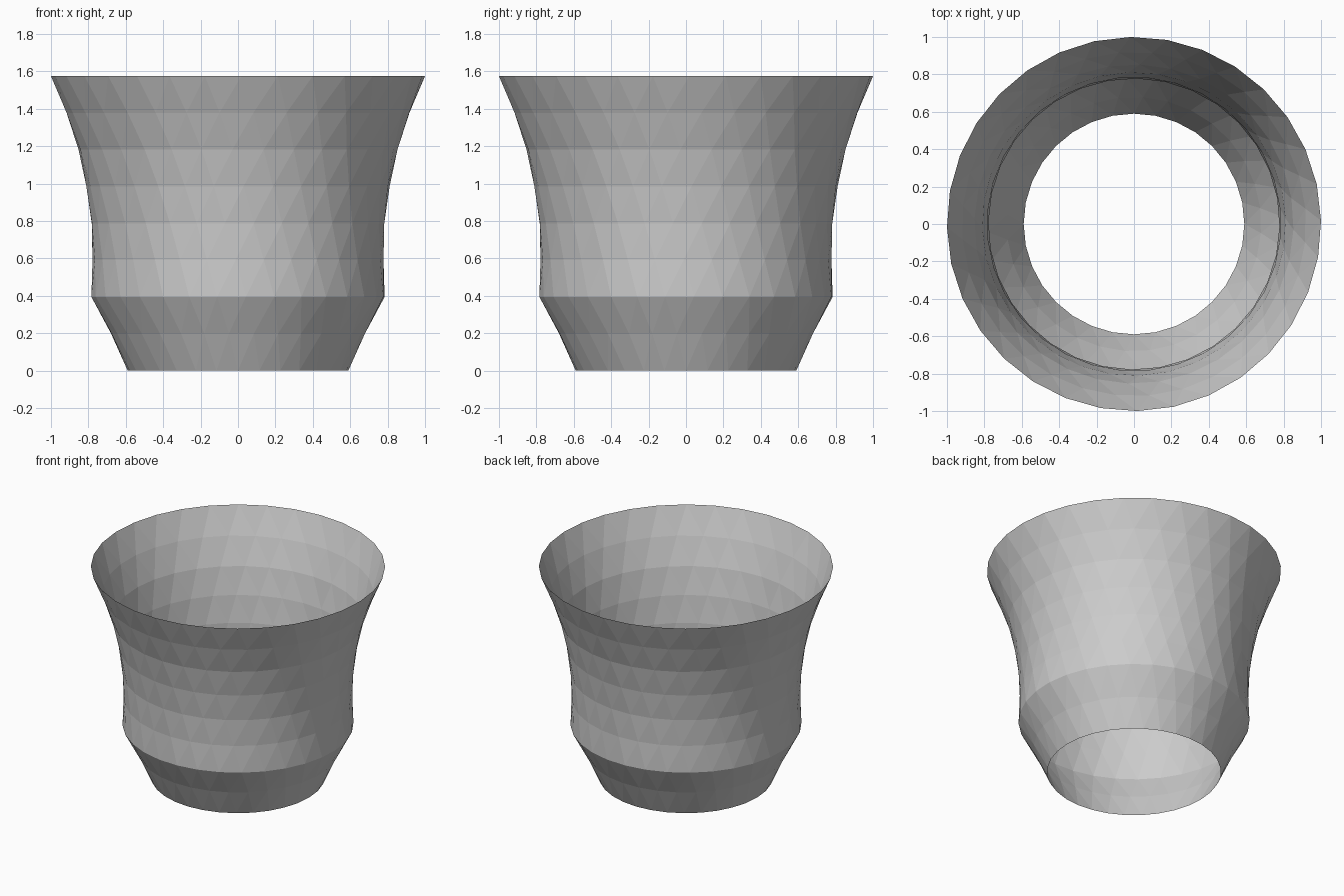
import bpy, bmesh
from math import cos, sin, pi

if "Cube" in bpy.data.objects:
    bpy.data.objects.remove(bpy.data.objects["Cube"])

SIDES = 32
TWIST = 1.0      # radians from foot to rim
# (radius, height) from foot to rim
PROFILE = [(0.59, 0.0), (0.68, 0.197), (0.785, 0.394), (0.778, 0.591), (0.785, 0.787),
           (0.811, 0.984), (0.853, 1.181), (0.92, 1.378), (1.0, 1.574)]

# Open twisted vessel wall
bm = bmesh.new()
rings = []
for k, (r, z) in enumerate(PROFILE):
    turn = TWIST * k / (len(PROFILE) - 1)
    angles = [2 * pi * i / SIDES + turn for i in range(SIDES)]
    rings.append([bm.verts.new((r * cos(a), r * sin(a), z)) for a in angles])

for low, high in zip(rings, rings[1:]):
    for i in range(SIDES):
        j = (i + 1) % SIDES
        bm.faces.new((low[i], low[j], high[i]))
        bm.faces.new((low[j], high[j], high[i]))

mesh = bpy.data.meshes.new("vessel_wall")
bm.to_mesh(mesh)
bm.free()
bpy.context.collection.objects.link(bpy.data.objects.new("vessel_wall", mesh))
